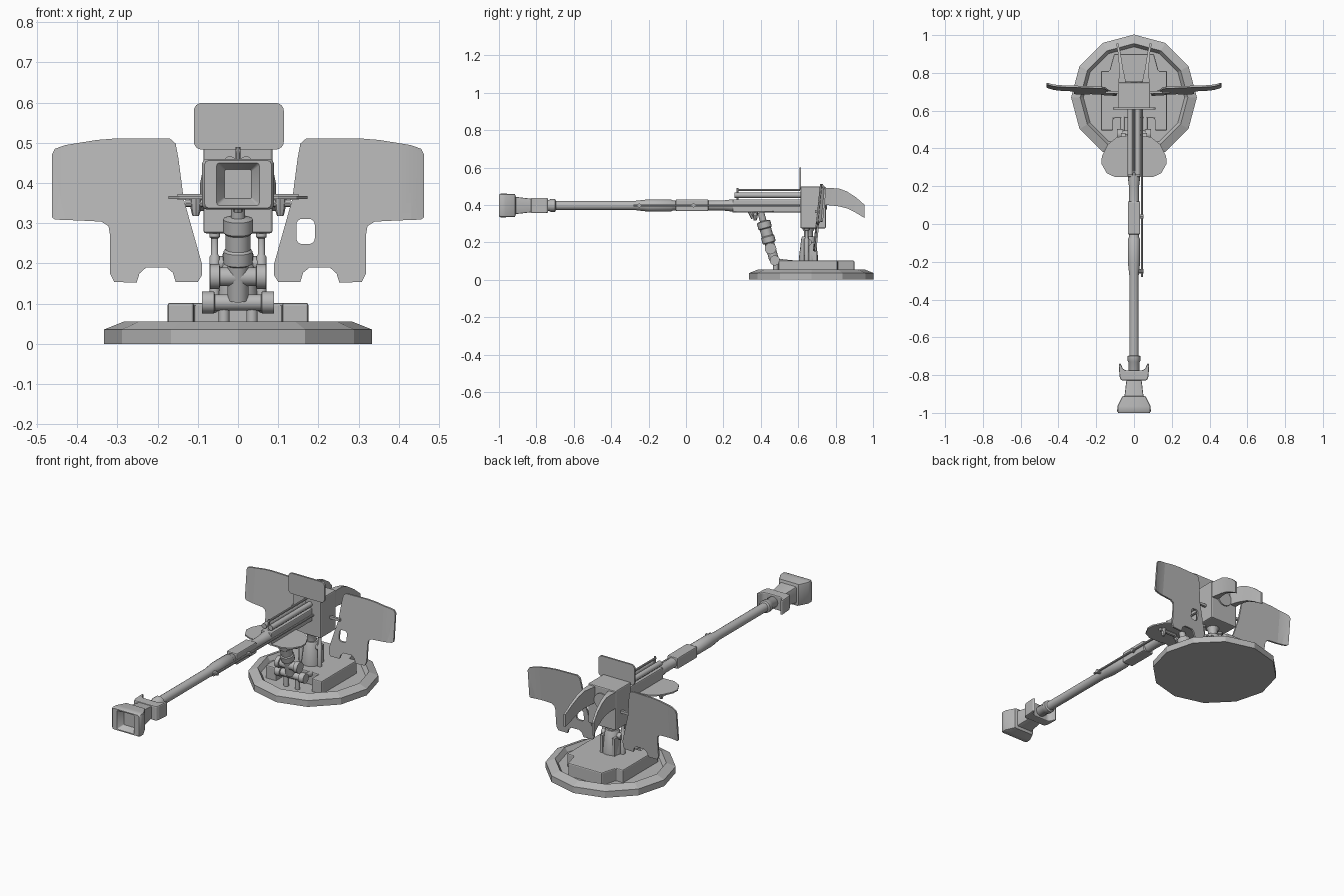
import bpy, bmesh, math
from mathutils import Vector

if "Cube" in bpy.data.objects:
    bpy.data.objects.remove(bpy.data.objects["Cube"])

grey = bpy.data.materials.new("plain_grey")
grey.use_nodes = True
grey.diffuse_color = (0.48, 0.48, 0.48, 1)
grey.node_tree.nodes["Principled BSDF"].inputs["Base Color"].default_value = (0.48, 0.48, 0.48, 1)


def finish(name, bm, smooth=False, bevel=0):
    bmesh.ops.recalc_face_normals(bm, faces=bm.faces)
    mesh = bpy.data.meshes.new(name)
    bm.to_mesh(mesh)
    bm.free()
    obj = bpy.data.objects.new(name, mesh)
    bpy.context.collection.objects.link(obj)
    mesh.materials.append(grey)
    if bevel:
        mod = obj.modifiers.new("edge", "BEVEL")
        mod.width, mod.segments = bevel, 2
    if smooth:
        bpy.ops.object.select_all(action="DESELECT")
        obj.select_set(True)
        bpy.context.view_layer.objects.active = obj
        bpy.ops.object.shade_smooth_by_angle(angle=math.radians(40))
    return obj


def loft(name, loops, smooth=False, bevel=0):
    """Skin a list of point loops that share one vertex count."""
    bm = bmesh.new()
    rings = [[bm.verts.new(p) for p in loop] for loop in loops]
    n = len(rings[0])
    for a, b in zip(rings, rings[1:]):
        for i in range(n):
            j = (i + 1) % n
            bm.faces.new((a[i], a[j], b[j], b[i]))
    bm.faces.new(rings[0])
    bm.faces.new(rings[-1])
    return finish(name, bm, smooth, bevel)


def turned(name, start, end, rings, n=16, smooth=True):
    """Turned part along start-end; rings are (distance fraction, radius)."""
    start, end = Vector(start), Vector(end)
    axis = end - start
    q = axis.to_track_quat("Z", "Y")
    loops = []
    for t, r in rings:
        loops.append([start + axis * t + q @ Vector((r * math.sin(math.tau * k / n),
                      r * math.cos(math.tau * k / n), 0)) for k in range(n)])
    return loft(name, loops, smooth)


def rod(name, start, end, r, n=10):
    return turned(name, start, end, [(0, r), (1, r)], n)


def slab(name, outline, axis, lo, hi, bevel=0):
    """Extrude an outline along x, y or z."""
    put = {"x": lambda u, v, w: (w, u, v), "y": lambda u, v, w: (u, w, v),
           "z": lambda u, v, w: (u, v, w)}[axis]
    return loft(name, [[put(u, v, w) for u, v in outline] for w in (lo, hi)], bevel=bevel)


def box(name, x, y, z, bevel=0):
    return slab(name, [(x[0], y[0]), (x[1], y[0]), (x[1], y[1]), (x[0], y[1])], "z", *z, bevel)


def rounded(x0, x1, z0, z1, r, n=4):
    pts = []
    for k, (cx, cz) in enumerate([(x1 - r, z1 - r), (x0 + r, z1 - r), (x0 + r, z0 + r), (x1 - r, z0 + r)]):
        for s in range(n + 1):
            a = math.pi / 2 * (k + s / n)
            pts.append((cx + r * math.cos(a), cz + r * math.sin(a)))
    return pts


def mirrored(outline):
    return outline + [(-x, y) for x, y in reversed(outline)]


GUN = 0.397
SIDES = ((1, "left"), (-1, "right"))

# Twelve-sided base with a raised rim around a sunken floor
turned("base", (0, 0.67, 0), (0, 0.67, 0.055),
       [(0, 0.333), (0.65, 0.333), (1, 0.285), (0.55, 0.268)], 12, False)

# Platform with a notch in front
slab("platform", mirrored([(0.06, 0.56), (0.11, 0.56), (0.11, 0.495), (0.175, 0.495), (0.175, 0.81),
                           (0.13, 0.81), (0.105, 0.9)]), "z", 0.02, 0.102, 0.006)

# Column and pivot
turned("column", (0, 0.655, 0.1), (0, 0.655, 0.23), [(0, 0.052), (0.1, 0.052), (0.95, 0.038), (1, 0.034)])
turned("column_neck", (0, 0.655, 0.22), (0, 0.655, 0.285), [(0, 0.025), (0.6, 0.025), (1, 0.04)])
rod("pivot_pin", (-0.06, 0.655, 0.2), (0.06, 0.655, 0.2), 0.018)
for s, side in SIDES:
    turned(side + "_lift_rod", (s * 0.058, 0.645, 0.1), (s * 0.058, 0.645, 0.28),
           [(0, 0.013), (0.65, 0.013), (0.68, 0.009), (0.9, 0.009), (0.92, 0.014), (1, 0.014)], 10)
    box(side + "_column_rib", sorted((s * 0.03, s * 0.046)), (0.66, 0.7), (0.1, 0.2))

# Gun housing
box("housing", (-0.086, 0.086), (0.612, 0.748), (0.275, 0.498), 0.006)
rod("rear_cap", (0, 0.74, 0.42), (0, 0.755, 0.42), 0.045, 16)

# Curved shoulder arms, thick at the root and thin at the tip
spine = [(0.74, 0.49, 0.4, 0.042, 0.083), (0.78, 0.49, 0.397, 0.048, 0.08), (0.82, 0.487, 0.392, 0.058, 0.079),
         (0.86, 0.472, 0.382, 0.064, 0.081), (0.91, 0.44, 0.357, 0.072, 0.086), (0.955, 0.4, 0.33, 0.083, 0.094)]
for s, side in SIDES:
    loft(side + "_shoulder_arm", [[(s * a, y, top), (s * b, y, top), (s * b, y, low), (s * a, y, low)]
                                  for y, top, low, a, b in spine], True)

# Upper centre shield
slab("centre_shield", rounded(-0.11, 0.114, 0.483, 0.599, 0.02), "y", 0.606, 0.616)

# Side shields: thin, leaning back, with curled outer edges
outline = [(0.17, 0.511), (0.3, 0.511), (0.35, 0.507), (0.4, 0.499), (0.43, 0.494), (0.455, 0.485), (0.463, 0.47),
           (0.463, 0.315), (0.455, 0.309), (0.43, 0.308), (0.4, 0.307), (0.34, 0.304), (0.322, 0.293),
           (0.318, 0.27), (0.318, 0.175), (0.308, 0.154), (0.252, 0.152), (0.245, 0.175), (0.228, 0.19),
           (0.178, 0.19), (0.162, 0.177), (0.155, 0.154), (0.1, 0.154), (0.09, 0.17), (0.09, 0.2),
           (0.135, 0.36), (0.148, 0.46), (0.155, 0.498)]


def shield_y(x, z):
    return 0.678 + 0.1 * (z - 0.15) + 0.04 * (x - 0.1) + 2.5 * max(0, x - 0.39) ** 2


for s, side in SIDES:
    bm = bmesh.new()
    loops = [outline] + ([rounded(0.145, 0.191, 0.248, 0.311, 0.015)] if s > 0 else [])
    edges = []
    for loop in loops:
        vs = [bm.verts.new((x, 0, z)) for x, z in loop]
        edges += [bm.edges.new((a, b)) for a, b in zip(vs, vs[1:] + vs[:1])]
    bmesh.ops.triangle_fill(bm, edges=edges, use_beauty=True, normal=(0, -1, 0))
    for cut in (0.36, 0.4, 0.43):
        bmesh.ops.bisect_plane(bm, geom=bm.verts[:] + bm.edges[:] + bm.faces[:],
                               plane_co=(cut, 0, 0), plane_no=(1, 0, 0))
    solid = bmesh.ops.extrude_face_region(bm, geom=bm.faces[:])
    for v in solid["geom"]:
        if isinstance(v, bmesh.types.BMVert):
            v.co.y += 0.01
    for v in bm.verts:
        v.co.y += shield_y(v.co.x, v.co.z)
        v.co.x *= s
    finish(side + "_shield", bm, True)
    box(side + "_shield_bracket", sorted((s * 0.08, s * 0.15)), (0.69, 0.704), (0.358, 0.372))

# Barrel with sleeves and collars (fractions become y positions)
barrel = [(-0.92, 0.03), (-0.73, 0.03), (-0.725, 0.034), (-0.7, 0.034), (-0.695, 0.025), (-0.27, 0.025),
          (-0.2, 0.033), (-0.08, 0.033), (-0.07, 0.026), (0.2, 0.027), (0.25, 0.033), (0.62, 0.033)]
turned("barrel", (0, 0, GUN), (0, 1, GUN), barrel)
box("barrel_sleeve", (-0.033, 0.033), (-0.055, 0.12), (0.367, 0.43), 0.006)
box("receiver", (-0.034, 0.034), (0.25, 0.62), (0.36, 0.43), 0.006)
for s, side in SIDES:
    rod(side + "_recoil_tube", (s * 0.02, 0.26, 0.452), (s * 0.02, 0.62, 0.452), 0.015)
rod("top_rod", (0, 0.27, 0.48), (0, 0.61, 0.48), 0.006, 8)
rod("top_rod_post", (0, 0.275, 0.43), (0, 0.275, 0.49), 0.006, 8)
rod("side_rod", (0.042, -0.28, 0.397), (0.042, 0.61, 0.397), 0.006, 8)
for y in (-0.25, 0.04):
    rod("side_rod_clamp", (0.02, y, 0.397), (0.05, y, 0.397), 0.011, 8)

# Muzzle brake: blocky flared mouth, hollow in front
mouth = [(-0.825, 0.04, 0.036), (-0.91, 0.05, 0.046), (-0.914, 0.062, 0.061), (-0.965, 0.088, 0.063),
         (-0.992, 0.089, 0.063), (-1, 0.083, 0.059), (-1, 0.053, 0.053), (-0.965, 0.034, 0.036)]
loft("muzzle_mouth", [[(x, y, z) for x, z in rounded(-w, w, GUN - h, GUN + h, min(0.012, w * 0.12), 2)]
                      for y, w, h in mouth], True)
slab("muzzle_horns", mirrored([(0.068, -0.828), (0.076, -0.81), (0.081, -0.745), (0.072, -0.735),
                               (0.06, -0.765), (0.045, -0.775)]), "z", 0.356, 0.438, 0.006)

# Fan-shaped trays under the receiver
for s, side in SIDES:
    fan = [(0.02, 0.25), (0.1, 0.248), (0.145, 0.27), (0.173, 0.32), (0.17, 0.36), (0.14, 0.42), (0.09, 0.46), (0.02, 0.47)]
    slab(side + "_tray", [(s * x, y) for x, y in fan], "z", 0.36, 0.368)
    turned(side + "_tray_knob", (s * 0.105, 0.37, 0.318), (s * 0.105, 0.37, 0.362), [(0, 0.008), (0.3, 0.012), (1, 0.016)], 8)
    rod(side + "_tray_arm", (s * 0.02, 0.37, 0.35), (s * 0.13, 0.37, 0.35), 0.01, 8)
rod("trigger_lug", (0, 0.34, 0.37), (0, 0.36, 0.33), 0.012, 8)

# Angled support strut and its cross tubes
turned("strut", (0, 0.4, 0.36), (0, 0.47, 0.11),
       [(0, 0.018), (0.18, 0.018), (0.2, 0.037), (0.33, 0.037), (0.35, 0.031), (0.5, 0.031), (0.52, 0.036),
        (0.64, 0.036), (0.66, 0.026), (1, 0.026)])
for name, y, z, half, r in (("upper", 0.452, 0.167, 0.07, 0.031), ("lower", 0.475, 0.103, 0.09, 0.027)):
    turned(name + "_cross_tube", (-half, y, z), (half, y, z),
           [(0, r), (0.17, r), (0.18, r * 0.75), (0.82, r * 0.75), (0.83, r), (1, r)])
for s, side in SIDES:
    rod(side + "_strut_foot", (s * 0.06, 0.475, 0.1), (s * 0.06, 0.57, 0.09), 0.014)
    rod(side + "_foot_post", (s * 0.035, 0.48, 0.02), (s * 0.035, 0.48, 0.1), 0.014)
